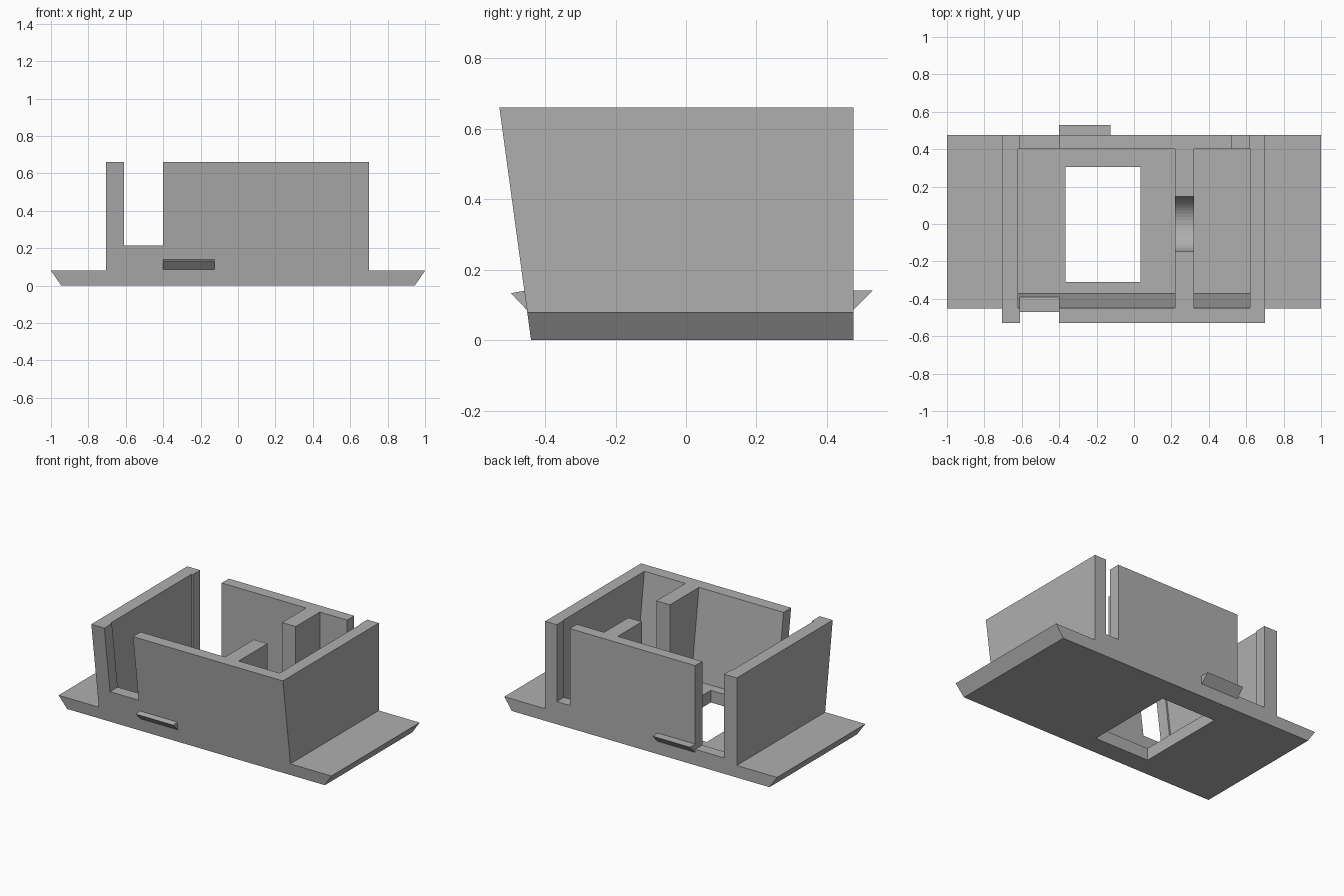
import bpy, bmesh, math

cube = bpy.data.objects.get("Cube")
if cube:
    bpy.data.objects.remove(cube, do_unlink=True)

grey = bpy.data.materials.new("mid grey")
grey.use_nodes = True
colour = (0.43, 0.43, 0.43, 1)
grey.diffuse_color = colour
grey.node_tree.nodes["Principled BSDF"].inputs["Base Color"].default_value = colour

TOP, FLOOR, BACK = 0.66, 0.08, 0.475
WALL = 0.08


def front(z):
    """Depth of the leaning front surface at a height."""
    return -0.44 - 0.136 * z


def finish(name, bm):
    bmesh.ops.recalc_face_normals(bm, faces=bm.faces)
    mesh = bpy.data.meshes.new(name)
    bm.to_mesh(mesh)
    bm.free()
    mesh.materials.append(grey)
    obj = bpy.data.objects.new(name, mesh)
    bpy.context.collection.objects.link(obj)
    return obj


def prism(name, profile, x0, x1):
    """Extrude a (y, z) profile along x."""
    bm = bmesh.new()
    face = bm.faces.new([bm.verts.new((x0, y, z)) for y, z in profile])
    ext = bmesh.ops.extrude_face_region(bm, geom=[face])
    moved = [g for g in ext["geom"] if isinstance(g, bmesh.types.BMVert)]
    bmesh.ops.translate(bm, verts=moved, vec=(x1 - x0, 0, 0))
    return finish(name, bm)


def box(name, x0, x1, y0, y1, z0, z1):
    return prism(name, [(y0, z0), (y1, z0), (y1, z1), (y0, z1)], x0, x1)


def leaning_box(name, x0, x1, inset, y1, z0, z1):
    """Box whose front face follows the leaning front."""
    return prism(name, [(front(z0) + inset, z0), (y1, z0), (y1, z1),
                        (front(z1) + inset, z1)], x0, x1)


def cut(target, cutter):
    mod = target.modifiers.new("cut", "BOOLEAN")
    mod.operation = "DIFFERENCE"
    mod.solver = "EXACT"
    mod.object = cutter
    bpy.context.view_layer.objects.active = target
    bpy.ops.object.modifier_apply(modifier=mod.name)
    bpy.data.objects.remove(cutter, do_unlink=True)


# Base plate with undercut ends and a rectangular opening
base = leaning_box("base_plate", -1, 1, 0, BACK, 0, FLOOR)
for v in base.data.vertices:
    if v.co.z < 0.01:
        v.co.x *= 0.945
cut(base, box("opening_cutter", -0.365, 0.035, -0.31, 0.305, -0.1, 0.2))

# Wall ring with a leaning front and slots
walls = leaning_box("walls", -0.705, 0.70, 0, BACK, FLOOR, TOP)
cut(walls, leaning_box("cavity_cutter", -0.62, 0.62, WALL, 0.40, 0, 0.8))
cut(walls, box("front_slot_cutter", -0.61, -0.40, -0.7, -0.3, 0.215, 0.8))
cut(walls, box("back_slot_cutter", -0.61, -0.40, 0.3, 0.6, 0.105, 0.8))
cut(walls, box("narrow_slot_cutter", 0.52, 0.615, 0.3, 0.6, 0.15, 0.8))

# Partition with a round-bottomed gap
radius, centre = 0.147, 0.25
arc = [(radius * math.cos(a), centre - radius * math.sin(a))
       for a in (math.pi * i / 24 for i in range(25))]
profile = [(front(FLOOR) + WALL, FLOOR), (0.40, FLOOR), (0.40, TOP), (radius, TOP)]
profile += arc + [(-radius, TOP), (front(TOP) + WALL, TOP)]
prism("partition", profile, 0.22, 0.32)

# Wedge-shaped catches on the front and back
prism("front_catch", [(front(0.085), 0.085), (-0.497, 0.133),
                      (front(0.14), 0.14)], -0.40, -0.125)
prism("back_catch", [(BACK, 0.085), (0.53, 0.14), (BACK, 0.14)], -0.40, -0.125)
